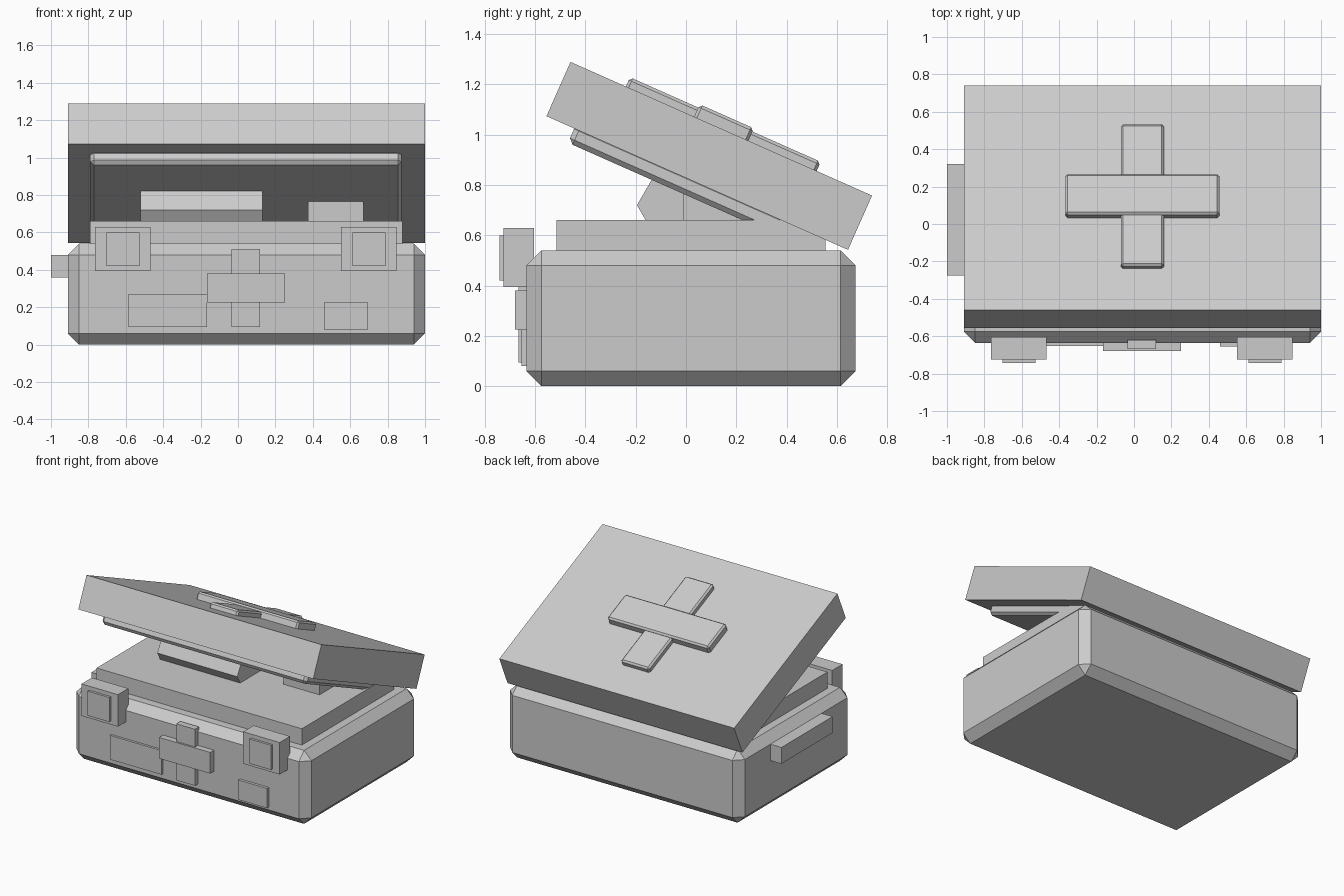
import bpy, math
from mathutils import Matrix, Vector

if "Cube" in bpy.data.objects:
    bpy.data.objects.remove(bpy.data.objects["Cube"])

grey = bpy.data.materials.new("light grey")
grey.diffuse_color = (0.6, 0.6, 0.6, 1)
grey.use_nodes = True
grey.node_tree.nodes["Principled BSDF"].inputs["Base Color"].default_value = grey.diffuse_color


def box(name, x, y, z, bevel=0, matrix=None):
    """Box given by its (min, max) range on each axis, with optional chamfer."""
    bpy.ops.mesh.primitive_cube_add(size=1)
    o = bpy.context.object
    o.name = name
    o.data.transform(Matrix.Translation([(r[0] + r[1]) / 2 for r in (x, y, z)])
                     @ Matrix.Diagonal([r[1] - r[0] for r in (x, y, z)] + [1]))
    if matrix:
        o.matrix_world = matrix
    o.data.materials.append(grey)
    if bevel:
        m = o.modifiers.new("chamfer", "BEVEL")
        m.width, m.segments = bevel, 1
    return o


CX = 0.045  # middle of the case, offset by the side handle

# Case body, raised tray and side handle
box("case_body", (-0.91, 1.0), (-0.635, 0.675), (0, 0.54), 0.06)
box("tray", (-0.79, 0.88), (-0.515, 0.555), (0.5, 0.66))
box("side_handle", (-1.0, -0.90), (-0.275, 0.32), (0.36, 0.48))

# Open lid, tilted about x, with inner panel and raised cross
tilt = Matrix.Translation(Vector((CX, 0.0925, 0.916))) @ Matrix.Rotation(math.radians(-23.9), 4, "X")
box("lid", (-0.955, 0.955), (-0.656, 0.656), (-0.118, 0.118), 0, tilt)
box("lid_inner_panel", (-0.835, 0.83), (-0.535, 0.535), (-0.18, -0.10), 0.02, tilt)
box("lid_cross_long", (-0.115, 0.115), (-0.415, 0.415), (0.10, 0.158), 0.012, tilt)
box("lid_cross_wide", (-0.412, 0.412), (-0.118, 0.118), (0.10, 0.172), 0.012, tilt)

# Front latches with small plates
for side, x0 in (("left", -0.765), ("right", 0.55)):
    px = x0 + 0.062
    box(side + "_latch", (x0, x0 + 0.297), (-0.725, -0.605), (0.395, 0.63))
    box(side + "_latch_plate", (px, px + 0.176), (-0.742, -0.72), (0.42, 0.60))

# Front cross and labels
box("front_cross_upright", (-0.035, 0.118), (-0.667, -0.62), (0.095, 0.51))
box("front_cross_bar", (-0.165, 0.25), (-0.68, -0.62), (0.225, 0.38))
box("left_label", (-0.585, -0.165), (-0.652, -0.62), (0.095, 0.272))
box("right_label", (0.46, 0.695), (-0.655, -0.62), (0.08, 0.225))

# Contents: hexagonal bandage roll and a small packet
bpy.ops.mesh.primitive_cylinder_add(vertices=6, radius=0.18, depth=0.65)
roll = bpy.context.object
roll.name = "bandage_roll"
roll.data.transform(Matrix.Rotation(math.pi / 2, 4, "Y"))
if max(v.co.y for v in roll.data.vertices) < 0.17:  # keep a corner facing forward
    roll.data.transform(Matrix.Rotation(math.pi / 6, 4, "X"))
roll.location = (-0.195, -0.015, 0.72)
roll.data.materials.append(grey)
box("packet", (0.375, 0.67), (-0.01, 0.22), (0.62, 0.80))
